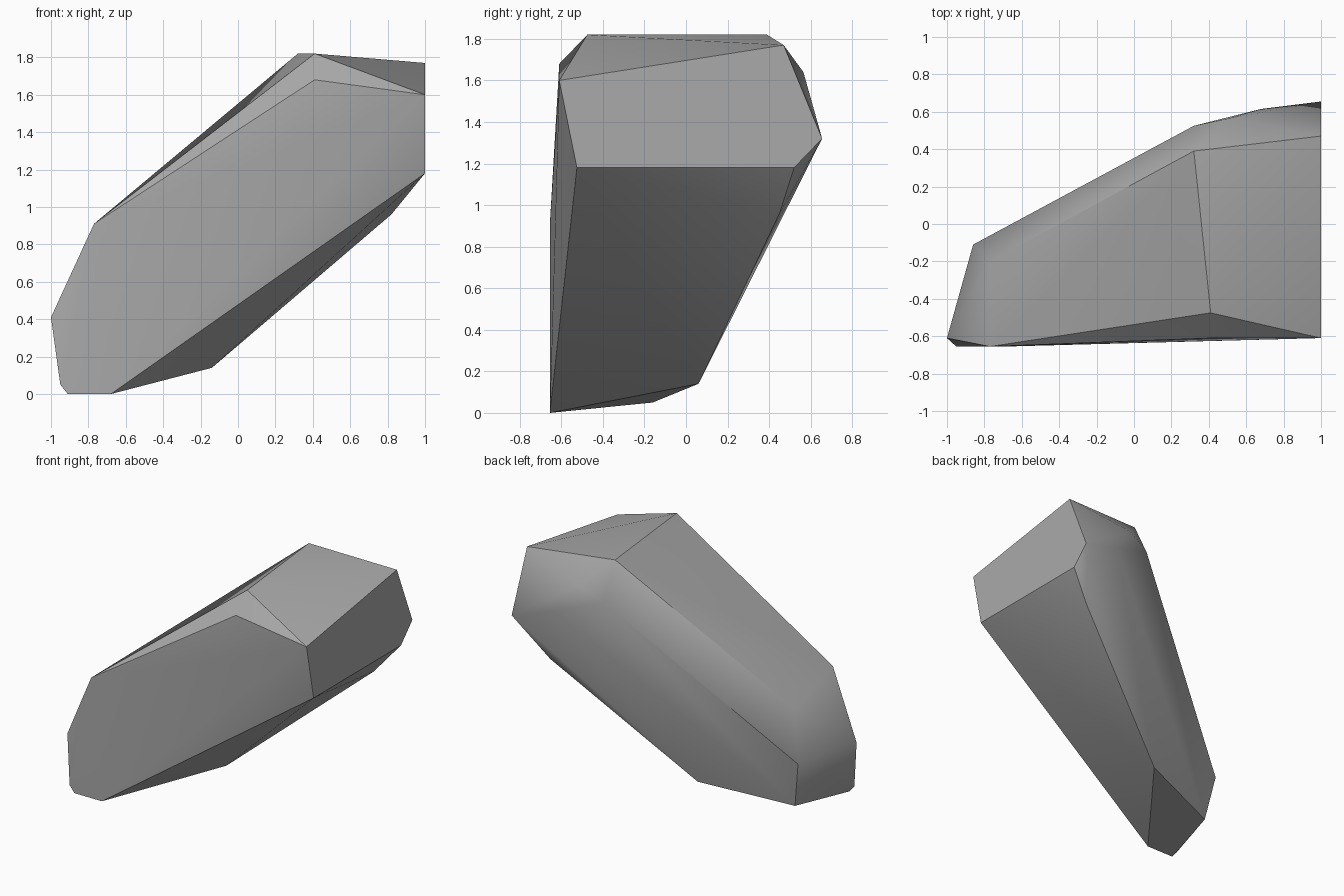
import bpy
import bmesh
import math

# Remove the default cube only
default_cube = bpy.data.objects.get("Cube")
if default_cube is not None:
    bpy.data.objects.remove(default_cube, do_unlink=True)


def make_material(name, colour):
    """Create a plain single-colour material."""
    material = bpy.data.materials.new(name)
    material.use_nodes = True
    material.diffuse_color = colour
    shader = material.node_tree.nodes["Principled BSDF"]
    shader.inputs["Base Color"].default_value = colour
    shader.inputs["Roughness"].default_value = 0.9
    return material


def make_hull(name, corner_groups, material, sharp_angle):
    """Wrap groups of corner points in a faceted convex stone."""
    builder = bmesh.new()
    for group in corner_groups:
        for corner in group:
            builder.verts.new(corner)
    bmesh.ops.convex_hull(builder, input=builder.verts[:])
    loose = [vert for vert in builder.verts if not vert.link_faces]
    bmesh.ops.delete(builder, geom=loose, context="VERTS")
    bmesh.ops.dissolve_limit(builder, angle_limit=math.radians(1),
                             verts=builder.verts[:], edges=builder.edges[:])
    bmesh.ops.recalc_face_normals(builder, faces=builder.faces[:])

    mesh = bpy.data.meshes.new(name)
    builder.to_mesh(mesh)
    builder.free()
    mesh.materials.append(material)
    stone = bpy.data.objects.new(name, mesh)
    bpy.context.collection.objects.link(stone)

    # Soften shallow facets while keeping strong ridges crisp
    bpy.ops.object.select_all(action="DESELECT")
    stone.select_set(True)
    bpy.context.view_layer.objects.active = stone
    bpy.ops.object.shade_smooth_by_angle(angle=math.radians(sharp_angle))


# Flat cut face at the tall end
cut_end = [(1, y, z) for y, z in (
    (-.61, 1.6), (.47, 1.77), (.655, 1.32), (.52, 1.18), (-.525, 1.18))]

# Crest, the front ridge below it and the rounded back shoulder
crest = [(.41, -.475, 1.82), (.32, .39, 1.82), (.41, -.61, 1.68)]
shoulder = [(.32, .525, 1.55), (.51, .565, 1.64), (.68, .615, 1.42)]

# Blunt low end, then the sloping underside
low_front = [(x, -.655, z) for x, z in (
    (-.77, .91), (-.95, .05), (-.91, 0), (-.68, 0))]
low_back = [(-1, -.61, .41), (-.86, -.11, .4), (-.77, -.2, .76), (-.8, -.16, .05)]
underside = [(-.14, .06, .14), (.82, .45, .96)]

stone_grey = make_material("stone_grey", (.4, .4, .4, 1))
make_hull("leaning_rock",
          [cut_end, crest, shoulder, low_front, low_back, underside],
          stone_grey, sharp_angle=30)
